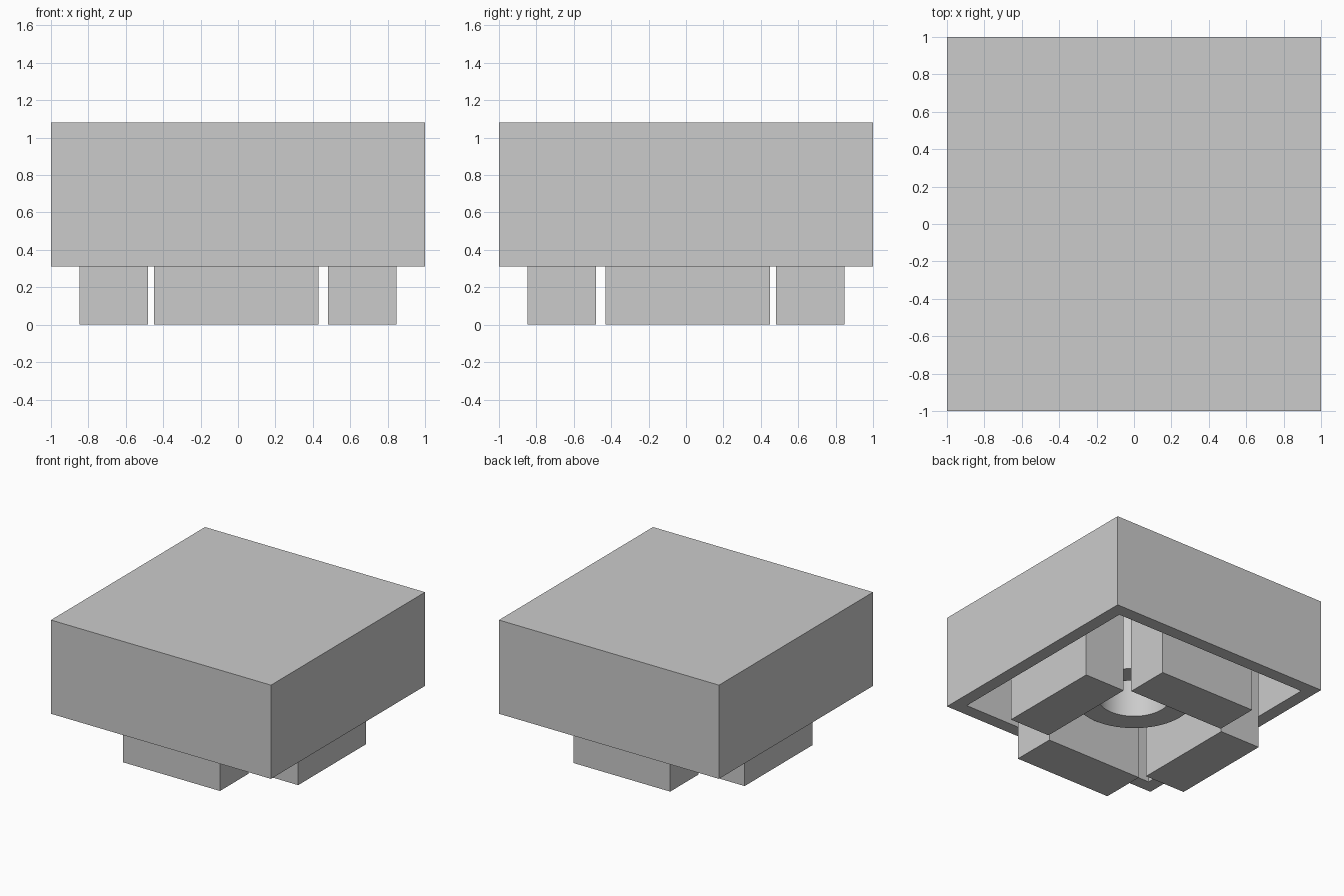
import bpy, bmesh, math
from mathutils import Matrix, Vector

if "Cube" in bpy.data.objects:
    bpy.data.objects.remove(bpy.data.objects["Cube"], do_unlink=True)

RIM, TOP, CEILING = 0.31, 1.08, 0.93

grey = bpy.data.materials.new("plain_grey")
grey.use_nodes = True
grey.diffuse_color = (0.6, 0.6, 0.6, 1)
grey.node_tree.nodes["Principled BSDF"].inputs["Base Color"].default_value = (0.6, 0.6, 0.6, 1)


def finish(name, bm):
    bmesh.ops.recalc_face_normals(bm, faces=bm.faces)
    mesh = bpy.data.meshes.new(name)
    bm.to_mesh(mesh)
    bm.free()
    mesh.materials.append(grey)
    obj = bpy.data.objects.new(name, mesh)
    bpy.context.collection.objects.link(obj)
    return obj


def box(low, high):
    low, high = Vector(low), Vector(high)
    bm = bmesh.new()
    bmesh.ops.create_cube(bm, size=1, matrix=Matrix.Translation((low + high) / 2)
                          @ Matrix.Diagonal((*(high - low), 1)))
    return bm


# Square housing, hollowed from below
bm = box((-1, -1, RIM), (1, 1, TOP))
bottom = min(bm.faces, key=lambda f: f.calc_center_median().z)
bmesh.ops.inset_region(bm, faces=[bottom], thickness=0.15)
recess = bmesh.ops.extrude_discrete_faces(bm, faces=[bottom])["faces"][0]
bmesh.ops.translate(bm, verts=recess.verts, vec=(0, 0, CEILING - RIM))
finish("housing", bm)

# Four feet hanging from the recess, slightly off centre along their length
for side, sign, axis in (("front", -1, 1), ("back", 1, 1), ("right", -1, 0), ("left", 1, 0)):
    near, far = sorted((sign * 0.48, sign * 0.848))
    if axis:
        bm = box((-0.45, near, 0), (0.43, far, CEILING))
    else:
        bm = box((near, -0.43, 0), (far, 0.45, CEILING))
    finish(side + "_foot", bm)

# Central tube, a spun rectangular wall section
bm = bmesh.new()
section = [bm.verts.new((r, 0, z)) for r, z in
           ((0.27, CEILING), (0.27, RIM), (0.45, RIM), (0.45, CEILING))]
edges = [bm.edges.new(pair) for pair in zip(section, section[1:])]
bmesh.ops.spin(bm, geom=section + edges, cent=(0, 0, 0), axis=(0, 0, 1),
               angle=math.tau, steps=64, use_merge=True)
bmesh.ops.remove_doubles(bm, verts=bm.verts, dist=0.0001)
tube = finish("centre_tube", bm)
bpy.ops.object.select_all(action='DESELECT')
tube.select_set(True)
bpy.context.view_layer.objects.active = tube
bpy.ops.object.shade_smooth_by_angle(angle=math.radians(40))
